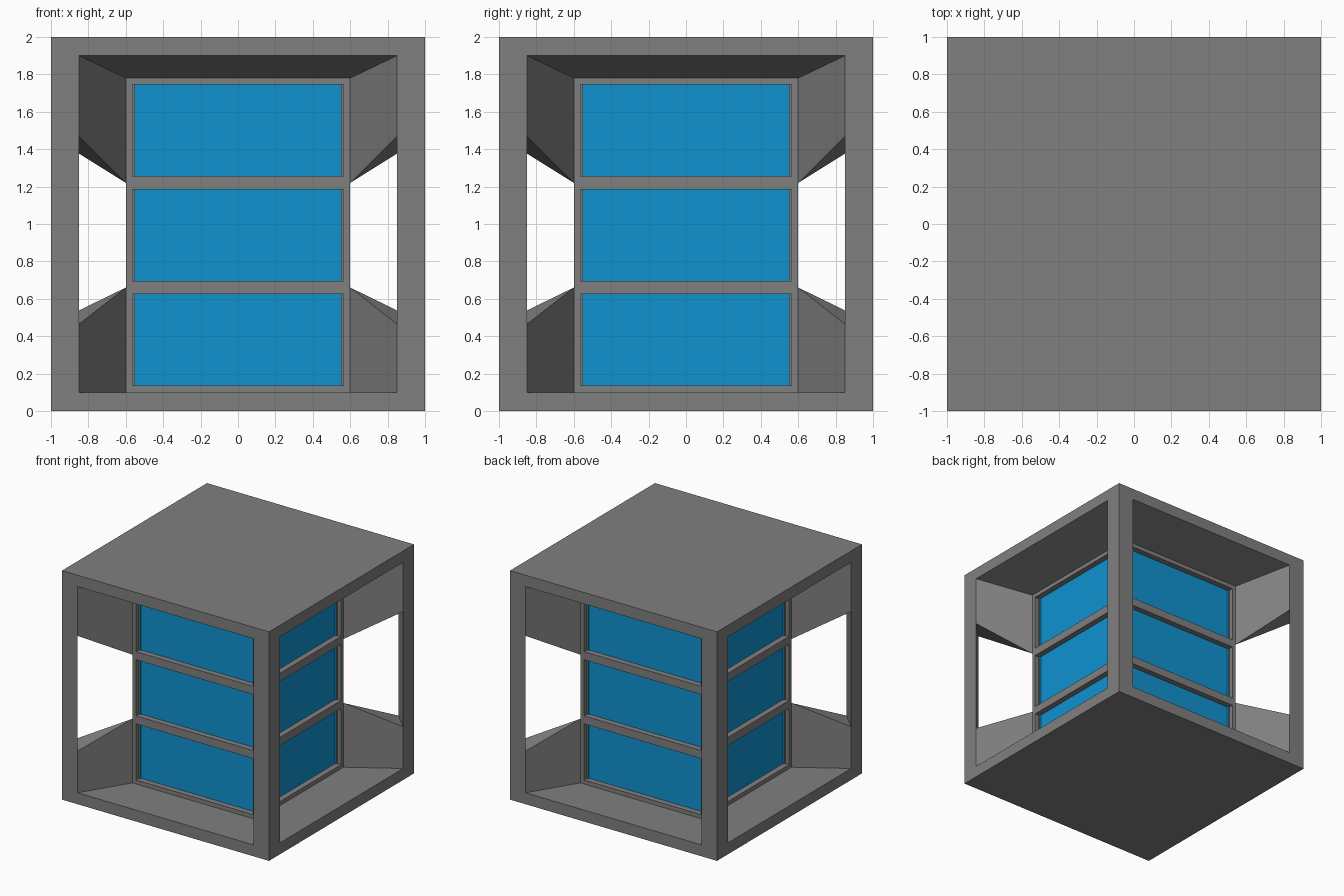
import bpy, bmesh
from mathutils import Vector, Matrix
from math import pi

if "Cube" in bpy.data.objects:
    bpy.data.objects.remove(bpy.data.objects["Cube"])


def material(name, rgb):
    m = bpy.data.materials.new(name)
    m.diffuse_color = (*rgb, 1)
    m.use_nodes = True
    m.node_tree.nodes["Principled BSDF"].inputs["Base Color"].default_value = m.diffuse_color
    return m


grey = material("concrete grey", (0.215, 0.215, 0.215))
blue = material("window blue", (0.005, 0.29, 0.63))

OUT, RIM, CORE = 1.0, 0.85, 0.6           # half widths: cube, opening, core
bm = bmesh.new()
cache = {}


def vert(p):
    key = tuple(round(c, 4) for c in p)
    if key not in cache:
        cache[key] = bm.verts.new(key)
    return cache[key]


def face(points, towards, turn=Matrix.Identity(3)):
    """Add a face whose normal points along the 'towards' hint."""
    f = bm.faces.new([vert(turn @ Vector(p)) for p in points])
    f.normal_update()
    if f.normal.dot(turn @ Vector(towards)) < 0:
        f.normal_flip()
    return f


# roof and base
for z, d in ((0, -1), (2, 1)):
    face([(-OUT, -OUT, z), (OUT, -OUT, z), (OUT, OUT, z), (-OUT, OUT, z)], (0, 0, d))

panels = []
LEVELS = (0.1, 0.66, 1.22, 1.78)          # storey lines on the core
RIMS = (0.1, 0.465, 1.47, 1.9)            # matching heights on the opening rim
for k in range(4):
    R = Matrix.Rotation(k * pi / 2, 3, 'Z')
    # top and bottom bars of the frame, sloped ceiling and flat floor
    for zo, zr, zc, d in ((0, RIMS[0], LEVELS[0], 1), (2, RIMS[3], LEVELS[3], -1)):
        face([(-OUT, -OUT, zo), (OUT, -OUT, zo), (RIM, -OUT, zr), (-RIM, -OUT, zr)],
             (0, -1, 0), R)
        face([(-RIM, -OUT, zr), (RIM, -OUT, zr), (CORE, -CORE, zc), (-CORE, -CORE, zc)],
             (0, 0, d), R)
    for s in (-1, 1):
        # corner post front
        face([(s * OUT, -OUT, 0)] + [(s * RIM, -OUT, z) for z in RIMS]
             + [(s * OUT, -OUT, 2)], (0, -1, 0), R)
        # splayed recess walls above and below the corner hole
        for i in (0, 2):
            face([(s * RIM, -OUT, RIMS[i]), (s * RIM, -OUT, RIMS[i + 1]),
                  (s * CORE, -CORE, LEVELS[i + 1]), (s * CORE, -CORE, LEVELS[i])],
                 (-s, 0, 0), R)
    # corner hole: sill, head and back of the post
    for i, d in ((1, 1), (2, -1)):
        face([(RIM, -OUT, RIMS[i]), (OUT, -RIM, RIMS[i]), (CORE, -CORE, LEVELS[i])],
             (0, 0, d), R)
    face([(RIM, -OUT, RIMS[1]), (OUT, -RIM, RIMS[1]),
          (OUT, -RIM, RIMS[2]), (RIM, -OUT, RIMS[2])], (-1, 1, 0), R)
    # core panels, one per storey
    for a, b in zip(LEVELS, LEVELS[1:]):
        panels.append(face([(-CORE, -CORE, a), (CORE, -CORE, a),
                            (CORE, -CORE, b), (-CORE, -CORE, b)], (0, -1, 0), R))

# windows set back in the core panels
bm.normal_update()
bmesh.ops.inset_individual(bm, faces=panels, thickness=0.05, depth=0)
bm.normal_update()
bmesh.ops.inset_individual(bm, faces=panels, thickness=0, depth=-0.05)
for f in bm.faces:
    f.material_index = 0
for f in panels:
    f.material_index = 1

mesh = bpy.data.meshes.new("cube_building")
bm.to_mesh(mesh)
bm.free()
mesh.materials.append(grey)
mesh.materials.append(blue)
bpy.context.collection.objects.link(bpy.data.objects.new("cube_building", mesh))
